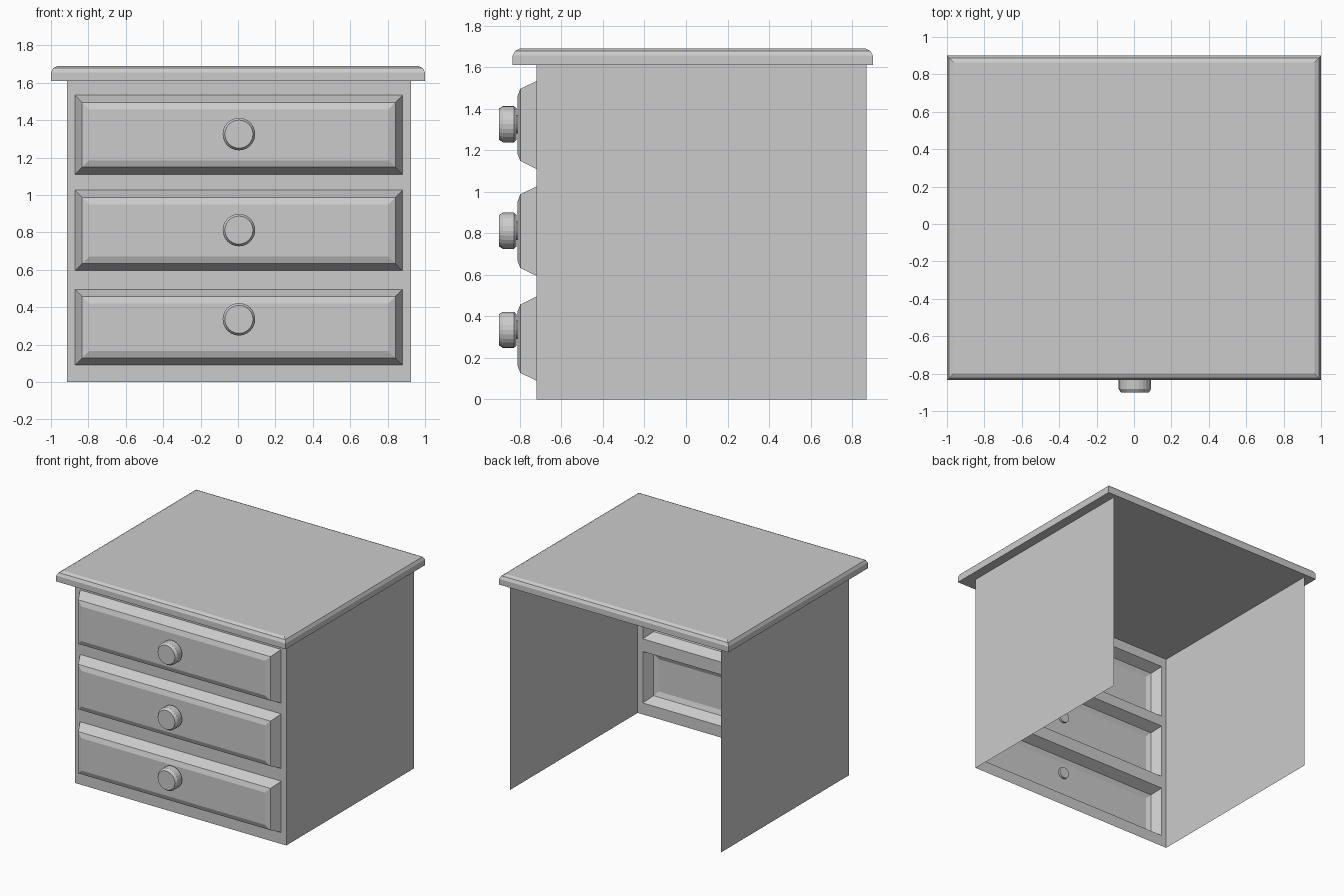
import bpy
import bmesh
import math

cube = bpy.data.objects.get("Cube")
if cube:
    bpy.data.objects.remove(cube)

paint = bpy.data.materials.new("light grey")
paint.use_nodes = True
grey = (0.6, 0.6, 0.6, 1)
paint.diffuse_color = grey
paint.node_tree.nodes["Principled BSDF"].inputs["Base Color"].default_value = grey

LEFT, RIGHT = -0.915, 0.925
FRONT, BACK, HEIGHT = -0.72, 0.87, 1.61
DRAWER_X = (-0.872, 0.88)
# bottom, top and knob height of each drawer
DRAWERS = {"bottom": (0.09, 0.495, 0.335),
           "middle": (0.595, 1.025, 0.812),
           "top": (1.11, 1.533, 1.325)}


def finish(name, bm):
    mesh = bpy.data.meshes.new(name)
    bm.to_mesh(mesh)
    bm.free()
    mesh.materials.append(paint)
    obj = bpy.data.objects.new(name, mesh)
    bpy.context.collection.objects.link(obj)
    return obj


def quad(bm, points):
    bm.faces.new([bm.verts.new(p) for p in points])


def loft(bm, rings, cap_start=False, cap_end=True):
    """Bridge equal rings of points, which run counter-clockwise seen from the end."""
    loops = [[bm.verts.new(p) for p in ring] for ring in rings]
    for a, b in zip(loops, loops[1:]):
        n = len(a)
        for i in range(n):
            j = (i + 1) % n
            bm.faces.new((a[i], a[j], b[j], b[i]))
    if cap_start:
        bm.faces.new(loops[0][::-1])
    if cap_end:
        bm.faces.new(loops[-1])


def rectangle(a0, a1, b0, b1, inset):
    a0, a1, b0, b1 = a0 + inset, a1 - inset, b0 + inset, b1 - inset
    return [(a0, b0), (a1, b0), (a1, b1), (a0, b1)]


# Thin side panels, with the back and the underside left open
for name, x, ys in (("right_side", LEFT, (BACK, FRONT)), ("left_side", RIGHT, (FRONT, BACK))):
    bm = bmesh.new()
    quad(bm, [(x, ys[0], 0), (x, ys[1], 0), (x, ys[1], HEIGHT), (x, ys[0], HEIGHT)])
    finish(name, bm)

# Front frame with three drawer openings
bm = bmesh.new()
xs = (LEFT, *DRAWER_X, RIGHT)
zs = [0] + [z for d in DRAWERS.values() for z in d[:2]] + [HEIGHT]
for row, (z0, z1) in enumerate(zip(zs, zs[1:])):
    for col, (x0, x1) in enumerate(zip(xs, xs[1:])):
        if not (row % 2 and col == 1):
            quad(bm, [(x0, FRONT, z0), (x1, FRONT, z0), (x1, FRONT, z1), (x0, FRONT, z1)])
bmesh.ops.remove_doubles(bm, verts=bm.verts, dist=0.0001)
finish("front_frame", bm)

# Hollow bevelled drawer fronts and turned knobs
drawer_steps = ((0, 0), (0.038, 0.078), (0.075, 0.092))
knob_profile = ((0.045, -0.795), (0.045, -0.815), (0.075, -0.815), (0.087, -0.828),
                (0.087, -0.882), (0.075, -0.9))
SEGMENTS = 24
for name, (z0, z1, knob_z) in DRAWERS.items():
    bm = bmesh.new()
    loft(bm, [[(x, FRONT - depth, z) for x, z in rectangle(*DRAWER_X, z0, z1, inset)]
              for inset, depth in drawer_steps])
    finish(name + "_drawer", bm)

    bm = bmesh.new()
    angles = [math.tau * i / SEGMENTS for i in range(SEGMENTS)]
    loft(bm, [[(0.005 + r * math.cos(a), y, knob_z + r * math.sin(a)) for a in angles]
              for r, y in knob_profile], cap_start=True)
    finish(name + "_knob", bm)

# Overhanging top board with a rounded upper edge
bm = bmesh.new()
top_steps = ((0, HEIGHT), (0, 1.655), (0.012, 1.678), (0.036, 1.69))
loft(bm, [[(x, y, z) for x, y in rectangle(-1, 1, -0.835, 0.9, inset)]
          for inset, z in top_steps], cap_start=True)
finish("top_board", bm)
